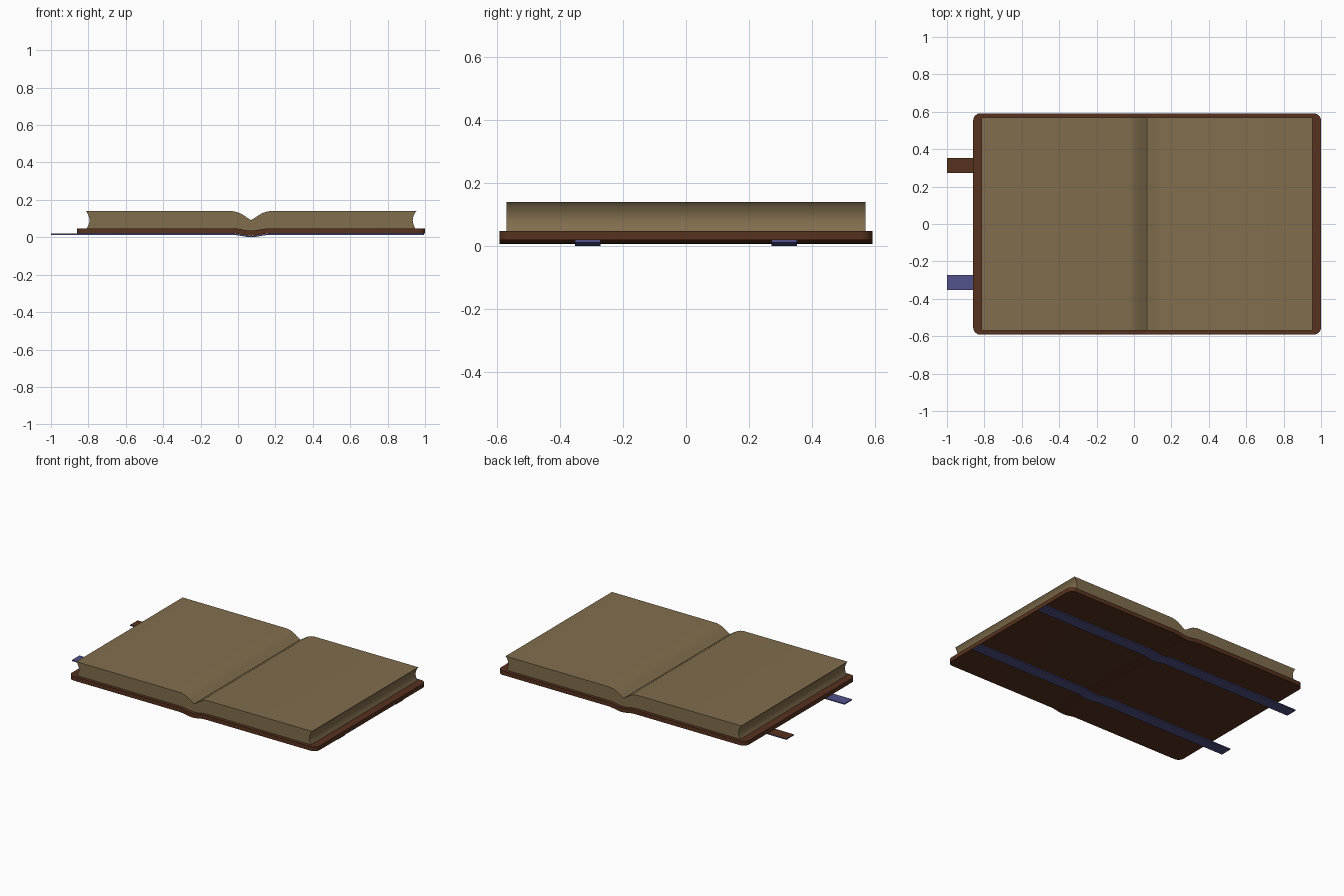
import bpy, bmesh, math

if "Cube" in bpy.data.objects:
    bpy.data.objects.remove(bpy.data.objects["Cube"])

MID = 0.07  # x of the spine


def material(name, rgb):
    m = bpy.data.materials.new(name)
    m.diffuse_color = (*rgb, 1)
    m.use_nodes = True
    m.node_tree.nodes["Principled BSDF"].inputs["Base Color"].default_value = m.diffuse_color
    return m


leather = material("leather", (0.095, 0.032, 0.013))
paper = material("paper", (0.22, 0.155, 0.075))
ribbon = material("ribbon_blue", (0.085, 0.085, 0.26))


def dip(x):
    u = min(abs(x - MID) / 0.10, 1)
    return -0.012 * 0.5 * (1 + math.cos(math.pi * u))


def finish(bm, name, mats):
    bmesh.ops.recalc_face_normals(bm, faces=bm.faces)
    me = bpy.data.meshes.new(name)
    bm.to_mesh(me)
    bm.free()
    ob = bpy.data.objects.new(name, me)
    bpy.context.collection.objects.link(ob)
    for m in mats:
        me.materials.append(m)
    bpy.ops.object.select_all(action='DESELECT')
    ob.select_set(True)
    bpy.context.view_layer.objects.active = ob
    bpy.ops.object.shade_smooth_by_angle(angle=math.radians(30))
    return ob


def sheet(name, stations, y_mid, z0, z1, mats, top_mat=0):
    """Slab lofted along x; stations are (x, half width), following the spine dip."""
    bm = bmesh.new()
    rings = []
    for x, h in stations:
        d = dip(x)
        rings.append([bm.verts.new((x, y_mid + s * h, z + d))
                      for s, z in ((-1, z0), (1, z0), (1, z1), (-1, z1))])
    for a, b in zip(rings, rings[1:]):
        for i in range(4):
            j = (i + 1) % 4
            f = bm.faces.new((a[i], a[j], b[j], b[i]))
            if i == 2:
                f.material_index = top_mat
    bm.faces.new(rings[0])
    bm.faces.new(rings[-1])
    return finish(bm, name, mats)


spine_x = [MID + 0.10 * i / 6 for i in range(-6, 7)]

# cover with rounded corners
R, HX, HY = 0.04, 0.93, 0.592
corner = [(R * (1 - math.cos(a)), HY - R + R * math.sin(a))
          for a in (math.pi / 2 * i / 6 for i in range(7))]
left = [(MID - HX + dx, h) for dx, h in corner]
right = [(MID + HX - dx, h) for dx, h in reversed(corner)]
sheet("cover", left + [(x, HY) for x in spine_x] + right, 0, 0.020, 0.048, [leather])

# page block: half profile from gutter round the fore edge to the bottom, mirrored
half = [(0.02, 0.104), (0.04, 0.118), (0.06, 0.129), (0.08, 0.136), (0.10, 0.140), (0.885, 0.141)]
for i in range(9):
    t = i / 8
    half.append((0.878 - 0.014 * math.sin(math.pi * t), 0.134 - 0.087 * t))
half += [(0.10 * i / 6, 0.047 + dip(MID + 0.10 * i / 6)) for i in range(6, 0, -1)]
profile = [(0, 0.092)] + half + [(0, 0.047 + dip(MID))] + [(-x, z) for x, z in reversed(half)]
bm = bmesh.new()
face = bm.faces.new([bm.verts.new((MID + x, -0.57, z)) for x, z in profile])
ext = bmesh.ops.extrude_face_region(bm, geom=[face], use_keep_orig=True)
bmesh.ops.translate(bm, vec=(0, 1.14, 0),
                    verts=[v for v in ext["geom"] if isinstance(v, bmesh.types.BMVert)])
finish(bm, "pages", [paper])

# two straps under the cover, one lined with leather
for name, y, top in (("front_strap", -0.312, 0), ("back_strap", 0.312, 1)):
    xs = [-1.0] + spine_x + [0.995]
    sheet(name, [(x, 0.04) for x in xs], y, 0.0125, 0.0195, [ribbon, leather], top)
